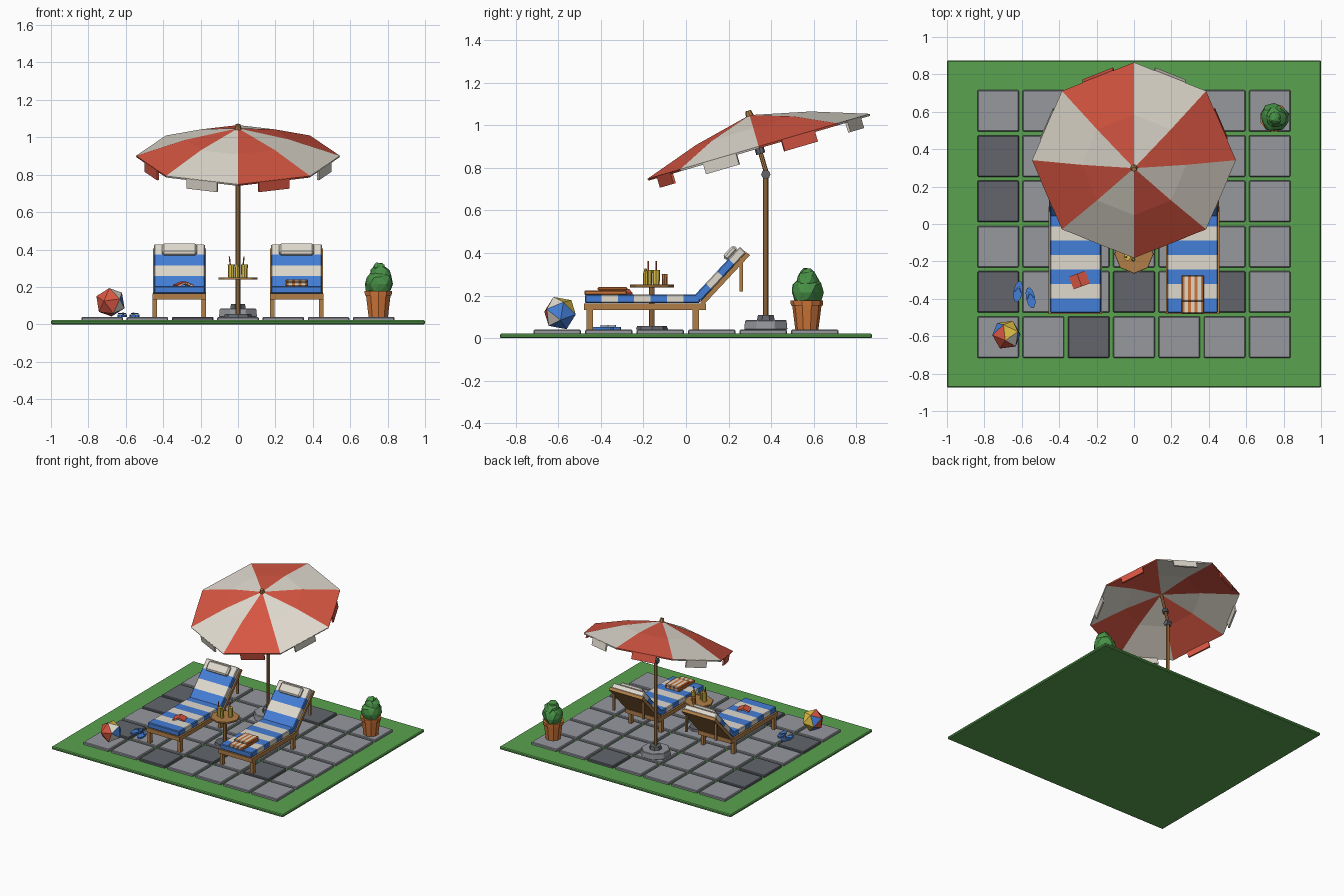
import bpy, bmesh, random
from math import sin, cos, pi, radians, atan2, degrees
from mathutils import Matrix, Vector

random.seed(4)
if "Cube" in bpy.data.objects:
    bpy.data.objects.remove(bpy.data.objects["Cube"])


def material(name, *rgb):
    lin = [((c / 255 + 0.055) / 1.055) ** 2.4 for c in rgb] + [1]
    m = bpy.data.materials.new(name)
    m.use_nodes = True
    m.diffuse_color = lin
    m.node_tree.nodes["Principled BSDF"].inputs["Base Color"].default_value = lin
    return m


GRASS = material("grass green", 90, 162, 80)
LEAF = material("leaf green", 72, 145, 70)
STONE = material("stone grey", 150, 152, 158)
DARK = material("dark stone", 98, 101, 108)
CREAM = material("cream cloth", 224, 218, 206)
RED = material("red cloth", 215, 86, 66)
BLUE = material("blue cloth", 68, 126, 215)
WOOD = material("wood", 176, 126, 72)
ORANGE = material("terracotta orange", 208, 118, 56)
YELLOW = material("yellow", 222, 192, 68)


def place(loc=(0, 0, 0), rx=0, ry=0, rz=0):
    turn = Matrix.Rotation(radians(rz), 4, "Z") @ Matrix.Rotation(radians(ry), 4, "Y") @ Matrix.Rotation(radians(rx), 4, "X")
    return Matrix.Translation(loc) @ turn


def finish(name, bm, mats, matrix, bevel=0):
    mesh = bpy.data.meshes.new(name)
    bm.to_mesh(mesh)
    bm.free()
    for m in mats:
        mesh.materials.append(m)
    ob = bpy.data.objects.new(name, mesh)
    ob.matrix_world = matrix
    bpy.context.collection.objects.link(ob)
    if bevel:
        mod = ob.modifiers.new("soft edge", "BEVEL")
        mod.width, mod.segments = bevel, 1
    return ob


def box(name, size, matrix, mat, bevel=0):
    bm = bmesh.new()
    bmesh.ops.create_cube(bm, size=1, matrix=Matrix.Diagonal((*size, 1)))
    return finish(name, bm, [mat], matrix, bevel)


def striped_box(name, size, matrix, mats, count, axis, bevel=0):
    """Box cut into equal bands along one axis, colours alternating."""
    bm = bmesh.new()
    bmesh.ops.create_cube(bm, size=1, matrix=Matrix.Diagonal((*size, 1)))
    normal = Vector((0, 0, 0))
    normal[axis] = 1
    for i in range(1, count):
        geom = bm.verts[:] + bm.edges[:] + bm.faces[:]
        bmesh.ops.bisect_plane(bm, geom=geom, plane_co=normal * size[axis] * (i / count - 0.5), plane_no=normal)
    for f in bm.faces:
        t = f.calc_center_median()[axis] / size[axis] + 0.5
        f.material_index = min(int(t * count), count - 1) % 2
    return finish(name, bm, mats, matrix, bevel)


def cone(name, r1, r2, depth, matrix, mat, sides=8, squash=1, bevel=0):
    bm = bmesh.new()
    bmesh.ops.create_cone(bm, cap_ends=True, segments=sides, radius1=r1, radius2=r2, depth=depth)
    bmesh.ops.scale(bm, vec=(1, squash, 1), verts=bm.verts)
    return finish(name, bm, [mat], matrix, bevel)


# Lawn and paving
box("lawn", (2, 1.75, 0.022), place((0, 0, 0.011)), GRASS, 0.006)
dark_tiles = {(0, 4), (0, 3), (0, 1), (2, 0), (3, 1), (5, 1), (4, 5)}
for col in range(7):
    for row in range(6):
        mat = DARK if (col, row) in dark_tiles else STONE
        spot = ((col - 3) * 0.242, (row - 2.5) * 0.242, 0.028)
        box("paving_tile", (0.222, 0.222, 0.024), place(spot), mat, 0.005)


# Sun loungers
def lounger(cx):
    for s in (-1, 1):
        box("side_rail", (0.02, 0.575, 0.032), place((cx + s * 0.133, -0.193, 0.148)), WOOD)
        for y in (-0.452, 0.045):
            box("lounger_leg", (0.024, 0.03, 0.1), place((cx + s * 0.131, y, 0.088)), WOOD)
        box("back_prop", (0.016, 0.016, 0.16), place((cx + s * 0.128, 0.26, 0.3)), WOOD)
    for y in (-0.47, 0.085):
        box("cross_rail", (0.25, 0.02, 0.032), place((cx, y, 0.148)), WOOD)
    box("seat_board", (0.25, 0.54, 0.012), place((cx, -0.2, 0.157)), WOOD)
    striped_box("seat_cushion", (0.272, 0.54, 0.04), place((cx, -0.205, 0.185)), [BLUE, CREAM], 7, 1, 0.005)
    # Reclined back: local y runs up the slope
    back = place((cx, 0.183, 0.28), rx=47)
    box("back_board", (0.285, 0.32, 0.022), back, WOOD)
    striped_box("back_cushion", (0.272, 0.315, 0.04), back @ place((0, 0, 0.031)), [BLUE, CREAM], 4, 1, 0.005)
    box("pillow", (0.185, 0.075, 0.032), back @ place((0, 0.105, 0.064)), CREAM, 0.01)


for x in (-0.313, 0.313):
    lounger(x)

# Towel and open book left on the seats
striped_box("towel", (0.122, 0.2, 0.022), place((0.314, -0.378, 0.214)), [ORANGE, CREAM], 7, 0, 0.005)
striped_box("towel_fold", (0.122, 0.14, 0.016), place((0.314, -0.345, 0.232)), [ORANGE, CREAM], 7, 0, 0.005)
book = place((-0.292, -0.3, 0.213), rz=20)
for s in (-1, 1):
    box("book_cover", (0.05, 0.072, 0.006), book @ place((s * 0.022, 0, 0.005), ry=s * 22), RED)
    box("book_pages", (0.044, 0.066, 0.006), book @ place((s * 0.021, 0, -0.001), ry=s * 22), CREAM)

# Side table with drinks
table_y = -0.16
cone("table_foot", 0.076, 0.07, 0.016, place((0, table_y, 0.048)), DARK)
cone("table_post", 0.013, 0.013, 0.19, place((0, table_y, 0.148)), WOOD)
cone("table_top", 0.105, 0.105, 0.013, place((0, table_y, 0.245)), WOOD, bevel=0.002)
for x, y, lean in ((-0.036, -0.177, -6), (0.034, -0.14, 6)):
    cone("drink_glass", 0.016, 0.019, 0.07, place((x, y, 0.286)), YELLOW)
    cone("straw", 0.004, 0.004, 0.08, place((x - 0.006, y, 0.322), ry=lean), RED, 6)
cone("small_cup", 0.012, 0.014, 0.05, place((0.0, -0.1, 0.276)), ORANGE)
cone("bottle", 0.012, 0.012, 0.055, place((-0.004, -0.19, 0.279)), YELLOW)
cone("bottle_neck", 0.01, 0.005, 0.022, place((-0.004, -0.19, 0.317)), YELLOW)

# Parasol stand
pole_y = 0.375
cone("parasol_base", 0.11, 0.105, 0.046, place((0, pole_y, 0.062), rz=22.5), STONE, bevel=0.004)
cone("base_collar", 0.045, 0.04, 0.026, place((0, pole_y, 0.097), rz=22.5), DARK)
cone("pole", 0.013, 0.013, 0.67, place((0, pole_y, 0.435)), WOOD)
cone("tilt_joint", 0.022, 0.022, 0.042, place((0, pole_y, 0.77), ry=90), DARK)

# Tilted canopy: local z is the canopy axis
canopy = place((0, 0.3425, 0.8975), rx=16.3)
cone("upper_pole", 0.011, 0.011, 0.28, canopy @ place((0, 0, 0.012)), WOOD)
cone("canopy_hub", 0.022, 0.022, 0.028, canopy @ place((0, 0, -0.018)), DARK)
cone("finial", 0.02, 0.013, 0.03, canopy @ place((0, 0, 0.164)), WOOD)


def ring(bm, radius, z):
    return [bm.verts.new((radius * cos(k * pi / 4), radius * sin(k * pi / 4), z)) for k in range(8)]


bm = bmesh.new()
apex = bm.verts.new((0, 0, 0.157))
mid, rim = ring(bm, 0.28, 0.093), ring(bm, 0.545, 0.004)
for k in range(8):
    n = (k + 1) % 8
    for verts in ((apex, mid[k], mid[n]), (mid[k], rim[k], rim[n], mid[n])):
        bm.faces.new(verts).material_index = k % 2
shell = finish("canopy", bm, [RED, CREAM], canopy)
solid = shell.modifiers.new("cloth", "SOLIDIFY")
solid.thickness = 0.01

for k in range(8):
    a = (k + 0.5) * pi / 4
    spot = (0.499 * cos(a), 0.499 * sin(a), -0.025)
    box("canopy_flap", (0.012, 0.175, 0.055), canopy @ place(spot, rz=degrees(a)), CREAM if k % 2 else RED)

# Potted shrub
px, py = 0.75, 0.568
cone("pot", 0.054, 0.07, 0.125, place((px, py, 0.1)), ORANGE, 10)
cone("pot_rim", 0.075, 0.077, 0.024, place((px, py, 0.165)), ORANGE, 10)
for dx, dy, z, r in ((0, 0, 0.215, 0.078), (0.01, 0.005, 0.26, 0.06), (0.004, 0, 0.297, 0.037)):
    bm = bmesh.new()
    bmesh.ops.create_icosphere(bm, subdivisions=2, radius=r)
    for v in bm.verts:
        v.co *= random.uniform(0.86, 1.08)
    finish("shrub", bm, [LEAF], place((px + dx, py + dy, z), rz=z * 500))


# Faceted beach ball, coloured by direction
def ball_colour(n):
    az = degrees(atan2(n.y, n.x))
    if n.z > 0.5 and n.y > -0.1 and n.x > -0.4:
        return 3
    if az < -70 or az > 165:
        return 0
    return 1 if az < -15 else (2 if az < 75 or az > 120 else 3)


bm = bmesh.new()
bmesh.ops.create_icosphere(bm, subdivisions=1, radius=0.082)
bmesh.ops.transform(bm, matrix=place(rx=18, ry=-14, rz=25), verts=bm.verts)
bm.normal_update()
for f in bm.faces:
    f.material_index = ball_colour(f.normal)
finish("beach_ball", bm, [RED, CREAM, BLUE, YELLOW], place((-0.682, -0.592, 0.118)))

# Pair of sandals
for x, y, turn in ((-0.62, -0.362, 80), (-0.553, -0.395, 102)):
    spot = place((x, y, 0.046), rz=turn)
    cone("sandal_sole", 0.058, 0.058, 0.012, spot, BLUE, 10, 0.42)
    for s in (-1, 1):
        box("sandal_strap", (0.036, 0.006, 0.005), spot @ place((0.012, s * 0.009, 0.012), rz=-s * 30), BLUE)
    box("sandal_toe_peg", (0.008, 0.008, 0.01), spot @ place((0.028, 0, 0.011)), CREAM)
